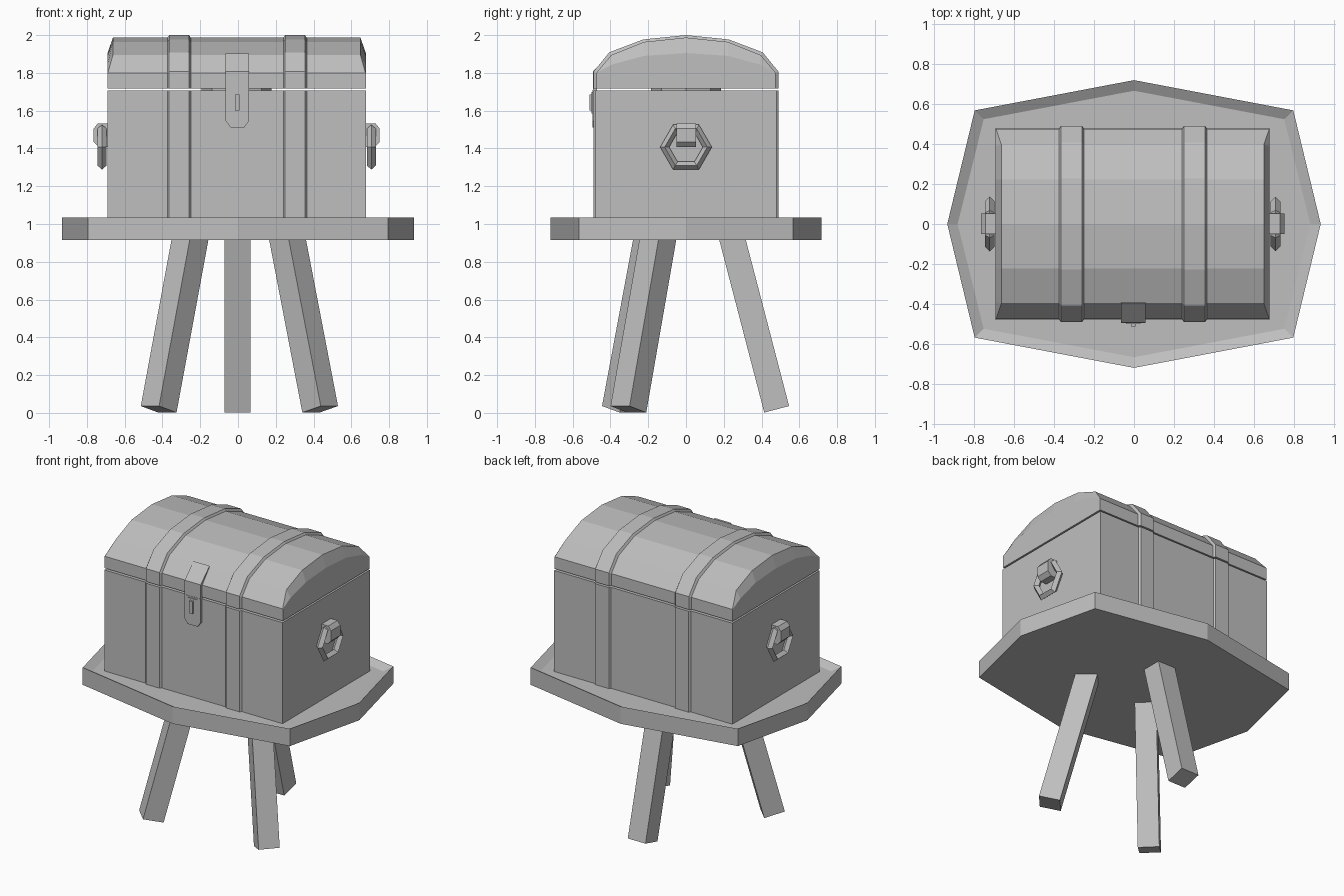
import bpy, bmesh, math
from mathutils import Vector

if "Cube" in bpy.data.objects:
    bpy.data.objects.remove(bpy.data.objects["Cube"])

grey = bpy.data.materials.new("plain grey")
grey.diffuse_color = (0.52, 0.52, 0.52, 1)
grey.use_nodes = True
grey.node_tree.nodes["Principled BSDF"].inputs["Base Color"].default_value = grey.diffuse_color
CX = -0.007  # chest centre in x


def loft(name, rings):
    """Skin equal-length rings of points and cap both ends."""
    bm = bmesh.new()
    rows = [[bm.verts.new(p) for p in r] for r in rings]
    n = len(rows[0])
    for a, b in zip(rows, rows[1:]):
        for i in range(n):
            j = (i + 1) % n
            bm.faces.new((a[i], a[j], b[j], b[i]))
    bm.faces.new(rows[0][::-1])
    bm.faces.new(rows[-1])
    bmesh.ops.recalc_face_normals(bm, faces=bm.faces)
    me = bpy.data.meshes.new(name)
    bm.to_mesh(me)
    bm.free()
    me.materials.append(grey)
    ob = bpy.data.objects.new(name, me)
    bpy.context.collection.objects.link(ob)
    return ob


def at_x(x, yz):
    return [(x, y, z) for y, z in yz]


def mirror_y(half):
    """Complete a half profile running from the front to y = 0."""
    return half + [(-y, z) for y, z in half[-2::-1]]


# table top with a rim sloping inwards
def octagon(a, b, cx, cy, z):
    return [(a, 0, z), (cx, cy, z), (0, b, z), (-cx, cy, z),
            (-a, 0, z), (-cx, -cy, z), (0, -b, z), (cx, -cy, z)]


loft("table_top", [octagon(0.932, 0.718, 0.795, 0.567, 0.915),
                   octagon(0.932, 0.718, 0.795, 0.567, 1.035),
                   octagon(0.88, 0.665, 0.75, 0.523, 1.005)])


# three splayed square legs
def leg(name, foot, top):
    f, t = Vector(foot), Vector(top)
    d = (t - f).normalized()
    side = d.cross(Vector((0, 0, 1))).normalized()
    out = side.cross(d)
    h = 0.068
    sq = [side * sx * h + out * sy * h
          for sx, sy in ((-1, -1), (1, -1), (1, 1), (-1, 1))]
    loft(name, [[f + o for o in sq], [t + o for o in sq]])


leg("back_leg", (-0.003, 0.48, 0.019), (-0.003, 0.24, 0.94))
leg("right_leg", (0.435, -0.305, 0.019), (0.258, -0.145, 0.94))
leg("left_leg", (-0.42, -0.35, 0.019), (-0.25, -0.178, 0.94))

# chest body
box = [(-0.478, 1.0), (0.478, 1.0), (0.478, 1.706), (-0.478, 1.706)]
loft("chest_body", [at_x(CX - 0.684, box), at_x(CX + 0.684, box)])

# contents glimpsed through the gap under the lid
bpy.ops.mesh.primitive_cylinder_add(vertices=8, radius=0.185, depth=0.1,
                                    location=(CX, 0, 1.712))
pile = bpy.context.object
pile.name = "inner_pile"
pile.data.materials.append(grey)

# domed lid with bulged ends
arch = mirror_y([(-0.475, 1.717), (-0.475, 1.80), (-0.395, 1.895),
                 (-0.222, 1.964), (0, 1.987)])
low = mirror_y([(-0.475, 1.717), (-0.475, 1.80), (-0.39, 1.845),
                (-0.222, 1.89), (0, 1.905)])


def lid_section(s):
    last = len(arch) - 2
    return [(CX + s * (0.682 if i < 2 or i >= last else 0.655), y, z)
            for i, (y, z) in enumerate(arch)]


loft("lid", [at_x(CX - 0.684, low), lid_section(-1),
             lid_section(1), at_x(CX + 0.684, low)])

# metal straps with bevelled sides, over the lid and down the body
arch_out = mirror_y([(-0.489, 1.717), (-0.489, 1.807), (-0.406, 1.909),
                     (-0.226, 1.977), (0, 2.0)])
box_out = [(y * 1.025, z) for y, z in box]
for side, x in (("left", -0.312), ("right", 0.302)):
    for part, inner, outer in (("lid", arch, arch_out), ("body", box, box_out)):
        loft(f"{side}_{part}_strap",
             [at_x(x - 0.062, inner), at_x(x - 0.052, outer),
              at_x(x + 0.052, outer), at_x(x + 0.062, inner)])

# front latch: bent upper plate and hasp with clipped corners
bend = [(-0.385, 1.885), (-0.395, 1.903), (-0.492, 1.808), (-0.492, 1.70),
        (-0.47, 1.70), (-0.47, 1.80)]
loft("latch_upper", [at_x(-0.065, bend), at_x(0.058, bend)])
hasp = [(-0.065, 1.71), (-0.065, 1.545), (-0.04, 1.512),
        (0.033, 1.512), (0.058, 1.545), (0.058, 1.71)]
loft("latch_hasp", [[(x, y, z) for x, z in hasp] for y in (-0.47, -0.494)])


def plate(name, x, hw, z0, z1, y0, y1):
    loft(name, [[(x - hw, y, z0), (x + hw, y, z0), (x + hw, y, z1), (x - hw, y, z1)]
                for y in (y0, y1)])


plate("latch_frame", -0.004, 0.037, 1.585, 1.70, -0.48, -0.499)
plate("latch_staple", -0.004, 0.012, 1.60, 1.685, -0.48, -0.512)

# side handles: hexagonal ring hanging from a clipped block
for side, s in (("left", -1), ("right", 1)):
    prof = [(0.66, 1.408), (0.732, 1.408), (0.757, 1.435),
            (0.757, 1.505), (0.735, 1.533), (0.66, 1.533)]
    loft(f"{side}_handle_block",
         [[(CX + s * x, y, z) for x, z in prof] for y in (-0.05, 0.052)])
    bpy.ops.mesh.primitive_torus_add(
        major_segments=6, minor_segments=4, major_radius=0.113, minor_radius=0.024,
        location=(CX + s * 0.713, 0, 1.407), rotation=(math.pi / 2, 0, math.pi / 2))
    ring = bpy.context.object
    ring.name = f"{side}_handle_ring"
    ring.data.materials.append(grey)
